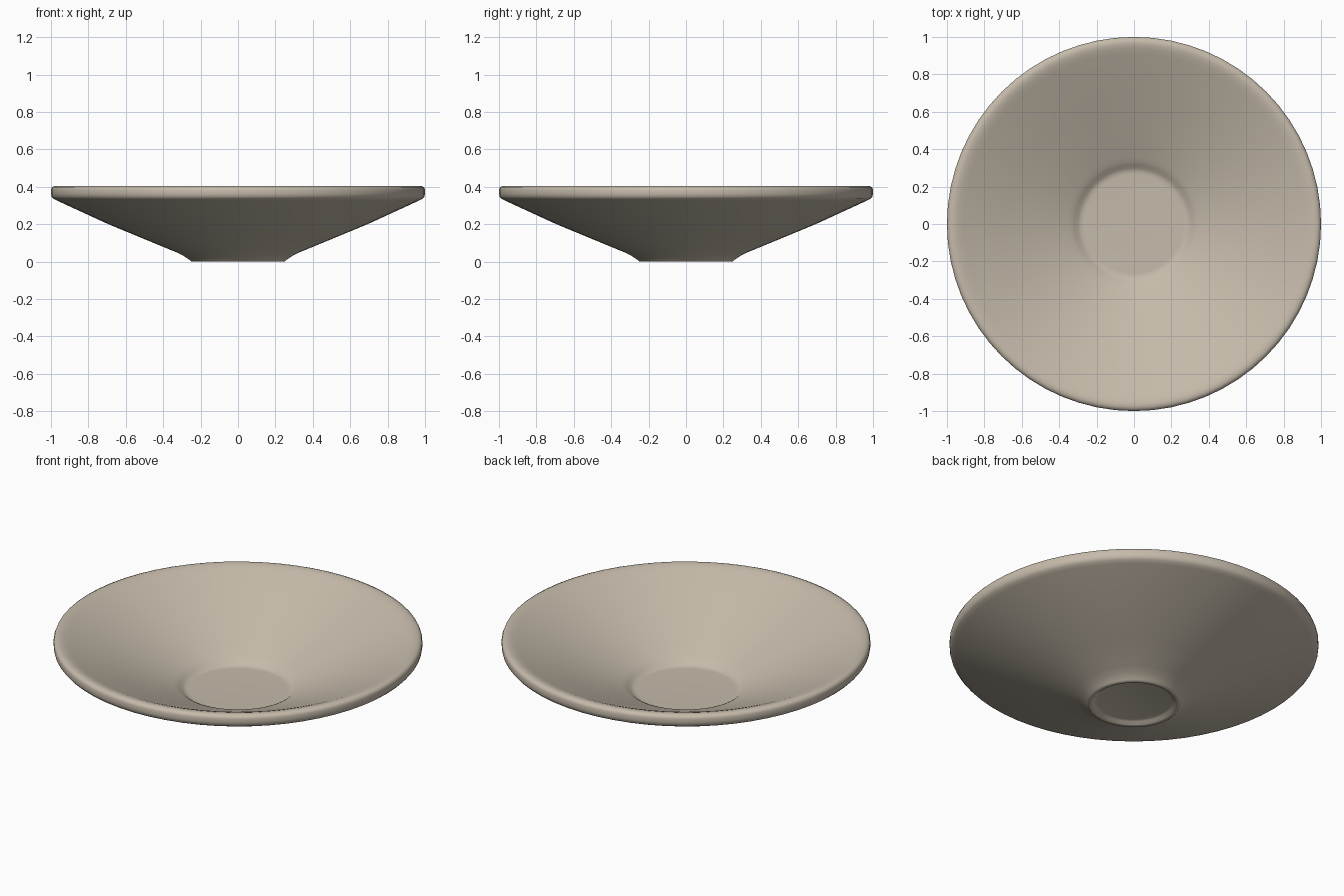
import bpy
import bmesh
from math import radians, tau
from mathutils import Vector

cube = bpy.data.objects.get("Cube")
if cube:
    bpy.data.objects.remove(cube, do_unlink=True)

SEGMENTS = 64

# Half profile (radius, height), from the underside round the rim to the floor
underside = [(0, 0.02), (0.2, 0.02), (0.215, 0.015), (0.228, 0.002), (0.235, 0)]
outer_wall = [(0.25, 0), (0.256, 0.007), (0.29, 0.03), (0.33, 0.05), (0.5, 0.12),
              (0.7, 0.203), (0.85, 0.272), (0.965, 0.325)]
rim = [(0.987, 0.336), (0.997, 0.348), (1, 0.362), (1, 0.385), (0.995, 0.398),
       (0.98, 0.405), (0.962, 0.405), (0.94, 0.399)]
inner_wall = [(0.91, 0.387), (0.7, 0.294), (0.5, 0.206), (0.36, 0.145), (0.335, 0.133)]
floor = [(0.318, 0.123), (0.3, 0.108), (0.283, 0.1), (0.265, 0.099), (0, 0.099)]

# Turn the profile into the bowl
bm = bmesh.new()
verts = [bm.verts.new((r, 0, z)) for r, z in underside + outer_wall + rim + inner_wall + floor]
edges = [bm.edges.new(pair) for pair in zip(verts, verts[1:])]
bmesh.ops.spin(bm, geom=verts + edges, cent=Vector(), axis=Vector((0, 0, 1)),
               angle=tau, steps=SEGMENTS)
bmesh.ops.remove_doubles(bm, verts=bm.verts[:], dist=0.0005)
bmesh.ops.recalc_face_normals(bm, faces=bm.faces[:])
mesh = bpy.data.meshes.new("bowl")
bm.to_mesh(mesh)
bm.free()

bowl = bpy.data.objects.new("bowl", mesh)
bpy.context.collection.objects.link(bowl)

# Warm beige glaze
glaze = bpy.data.materials.new("warm beige")
glaze.use_nodes = True
colour = (0.56, 0.495, 0.405, 1)
glaze.diffuse_color = colour
glaze.node_tree.nodes["Principled BSDF"].inputs["Base Color"].default_value = colour
mesh.materials.append(glaze)

# Smooth shading
bpy.ops.object.select_all(action='DESELECT')
bowl.select_set(True)
bpy.context.view_layer.objects.active = bowl
bpy.ops.object.shade_smooth_by_angle(angle=radians(50))
